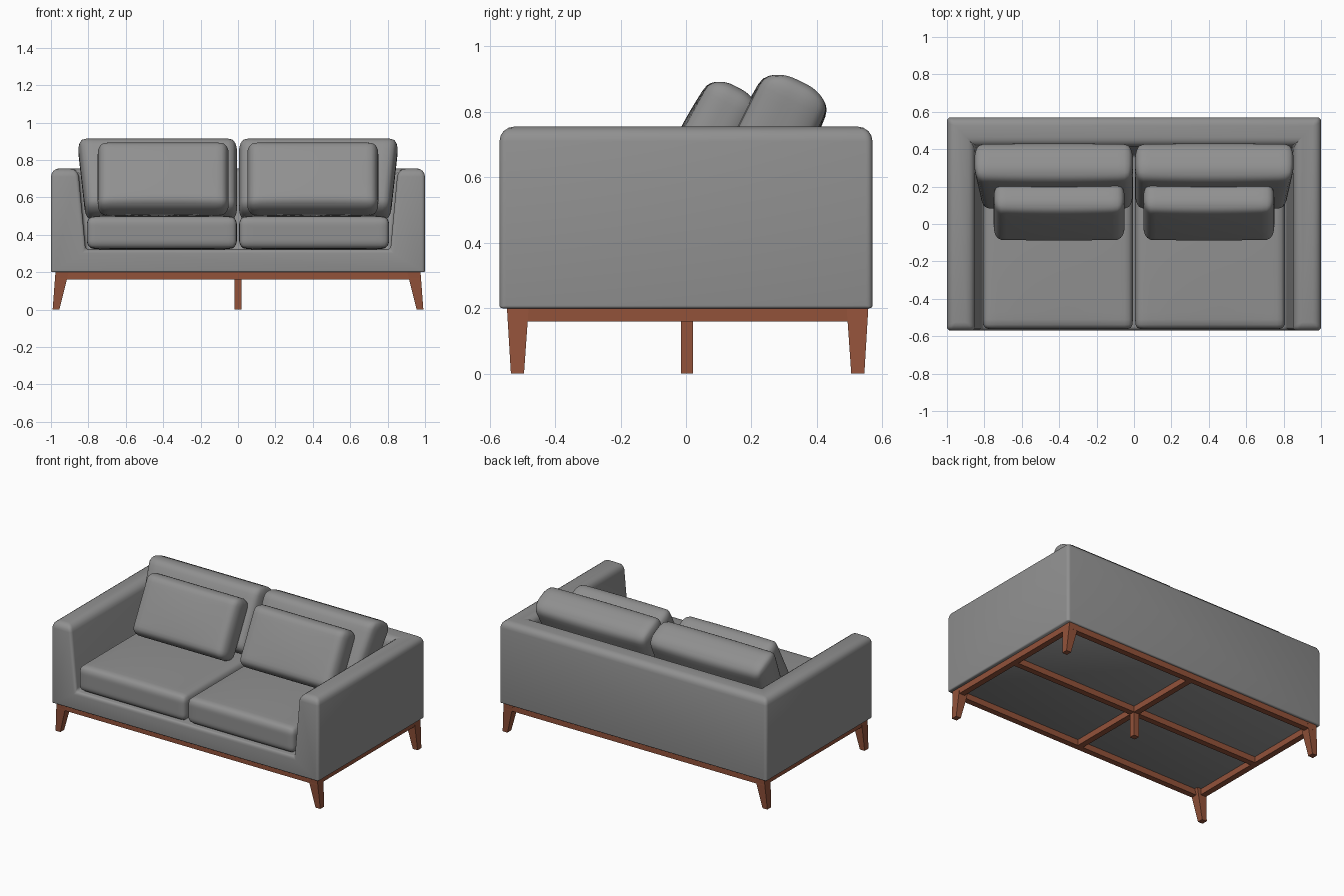
import bpy, bmesh, math
from mathutils import Matrix, Vector

if "Cube" in bpy.data.objects:
    bpy.data.objects.remove(bpy.data.objects["Cube"])


def material(name, rgb):
    m = bpy.data.materials.new(name)
    m.diffuse_color = (*rgb, 1)
    m.use_nodes = True
    m.node_tree.nodes["Principled BSDF"].inputs["Base Color"].default_value = m.diffuse_color
    return m


FABRIC = material("grey fabric", (0.28, 0.28, 0.28))
WOOD = material("reddish brown wood", (0.29, 0.085, 0.042))


def finish(bm, name, mat, smooth=None):
    bmesh.ops.recalc_face_normals(bm, faces=bm.faces)
    me = bpy.data.meshes.new(name)
    bm.to_mesh(me)
    bm.free()
    me.materials.append(mat)
    ob = bpy.data.objects.new(name, me)
    bpy.context.collection.objects.link(ob)
    if smooth:
        bpy.ops.object.select_all(action='DESELECT')
        ob.select_set(True)
        bpy.context.view_layer.objects.active = ob
        bpy.ops.object.shade_smooth_by_angle(angle=math.radians(smooth))
    return ob


def block(name, bottom, top, z0, z1):
    """Straight or tapered block; bottom and top are (x0, x1, y0, y1)."""
    bm = bmesh.new()
    rings = []
    for (x0, x1, y0, y1), z in ((bottom, z0), (top, z1)):
        rings.append([bm.verts.new((x, y, z)) for x, y in
                      ((x0, y0), (x1, y0), (x1, y1), (x0, y1))])
    lo, hi = rings
    bm.faces.new(lo)
    bm.faces.new(hi)
    for i in range(4):
        j = (i + 1) % 4
        bm.faces.new((lo[i], lo[j], hi[j], hi[i]))
    return finish(bm, name, WOOD)


def cushion(name, half, radii, loc, tilt, crown, axis, side, flare=0.0):
    """Rounded box with elliptical edges, bulging along one axis."""
    bm = bmesh.new()
    bmesh.ops.create_cube(bm, size=2)
    bmesh.ops.subdivide_edges(bm, edges=bm.edges[:], cuts=19, use_grid_fill=True)
    half, radii = Vector(half), Vector(radii)
    for v in bm.verts:
        u = [math.sin(c * math.pi / 2) for c in v.co]
        q, d = Vector(), Vector()
        for i in range(3):
            p, lim = u[i] * half[i], half[i] - radii[i]
            q[i] = max(-lim, min(lim, p))
            d[i] = (p - q[i]) / radii[i]
        d.normalize()
        p = Vector([q[i] + d[i] * radii[i] for i in range(3)])
        a, b = [i for i in range(3) if i != axis]
        p[axis] += crown * u[axis] * (1 - u[a] ** 2) * (1 - u[b] ** 2)
        # outer end leans outwards with height
        p.x += side * flare * (p.z / half.z) * (1 + side * p.x / half.x) / 2
        v.co = p
    bm.transform(Matrix.Translation(loc) @ Matrix.Rotation(math.radians(-tilt), 4, 'X'))
    return finish(bm, name, FABRIC, 40)


# Upholstered body: base, arms and back in one U-shaped shell
Z0, DECK, TOP = 0.2, 0.32, 0.755
bm = bmesh.new()
V = lambda x, y, z: bm.verts.new((x, y, z))
sides = {}
for s in (-1, 1):
    sides[s] = dict(
        fb=V(s, -0.57, Z0), ft=V(s, -0.57, TOP), bb=V(s, 0.57, Z0), bt=V(s, 0.57, TOP),
        it=V(s * 0.855, -0.57, TOP), ib=V(s * 0.815, -0.57, DECK),
        jt=V(s * 0.855, 0.42, TOP), jb=V(s * 0.815, 0.37, DECK))
L, R = sides[-1], sides[1]
bm.faces.new((L['fb'], R['fb'], R['ft'], R['it'], R['ib'], L['ib'], L['it'], L['ft']))
bm.faces.new((L['fb'], R['fb'], R['bb'], L['bb']))
bm.faces.new((L['bb'], R['bb'], R['bt'], L['bt']))
bm.faces.new((L['ib'], R['ib'], R['jb'], L['jb']))
bm.faces.new((L['jb'], R['jb'], R['jt'], L['jt']))
bm.faces.new((L['ft'], L['it'], L['jt'], R['jt'], R['it'], R['ft'], R['bt'], L['bt']))
for d in (L, R):
    bm.faces.new((d['fb'], d['ft'], d['bt'], d['bb']))
    bm.faces.new((d['ib'], d['it'], d['jt'], d['jb']))
# big rounding on top edges, small rounding elsewhere
weight = bm.edges.layers.float.new("bevel_weight_edge")
for e in bm.edges:
    zs = [v.co.z for v in e.verts]
    e[weight] = 1.0 if min(zs) > 0.7 else (0.2 if max(zs) < 0.25 else 0.45)
body = finish(bm, "sofa_body", FABRIC)
bev = body.modifiers.new("soft edges", 'BEVEL')
bev.limit_method = 'WEIGHT'
bev.width = 0.045
bev.segments = 4
bpy.ops.object.select_all(action='DESELECT')
body.select_set(True)
bpy.context.view_layer.objects.active = body
bpy.ops.object.modifier_apply(modifier=bev.name)
bpy.ops.object.shade_smooth_by_angle(angle=math.radians(35))

# Cushions, one of each kind per side
for s, tag in ((-1, "left"), (1, "right")):
    cushion("seat_cushion_" + tag, (0.401, 0.47, 0.086), (0.035, 0.035, 0.045),
            (s * 0.407, -0.092, 0.412), 0, 0.012, 2, s)
    cushion("back_cushion_" + tag, (0.416, 0.108, 0.22), (0.04, 0.09, 0.06),
            (s * 0.421, 0.255, 0.695), 26, 0.012, 1, s, 0.022)
    cushion("throw_pillow_" + tag, (0.35, 0.085, 0.2), (0.045, 0.072, 0.05),
            (s * 0.4, 0.065, 0.698), 28, 0.012, 1, s)

# Wooden frame: perimeter rails and cross bars
F, K = 0.16, 0.2
for name, r in (("front_rail", (-0.975, 0.975, -0.545, -0.505)),
                ("back_rail", (-0.975, 0.975, 0.515, 0.555)),
                ("left_rail", (-0.975, -0.935, -0.505, 0.515)),
                ("right_rail", (0.935, 0.975, -0.505, 0.515)),
                ("long_cross_bar", (-0.935, 0.935, -0.015, 0.025)),
                ("short_cross_bar_front", (-0.02, 0.02, -0.505, -0.015)),
                ("short_cross_bar_back", (-0.02, 0.02, 0.025, 0.515))):
    block(name, r, r, F, K)

# Splayed corner legs and straight centre leg
for sx, tx in ((-1, "left"), (1, "right")):
    for sy, ty in ((-1, "front"), (1, "back")):
        def rect(xi, xo, yi, yo):
            xs, ys = sorted((sx * xi, sx * xo)), sorted((0.005 + sy * yi, 0.005 + sy * yo))
            return (*xs, *ys)
        block(f"{ty}_{tx}_leg", rect(0.955, 0.991, 0.5, 0.54),
              rect(0.905, 0.976, 0.486, 0.552), 0, K)
c = (-0.02, 0.02, -0.015, 0.022)
block("centre_leg", c, c, 0, F)
